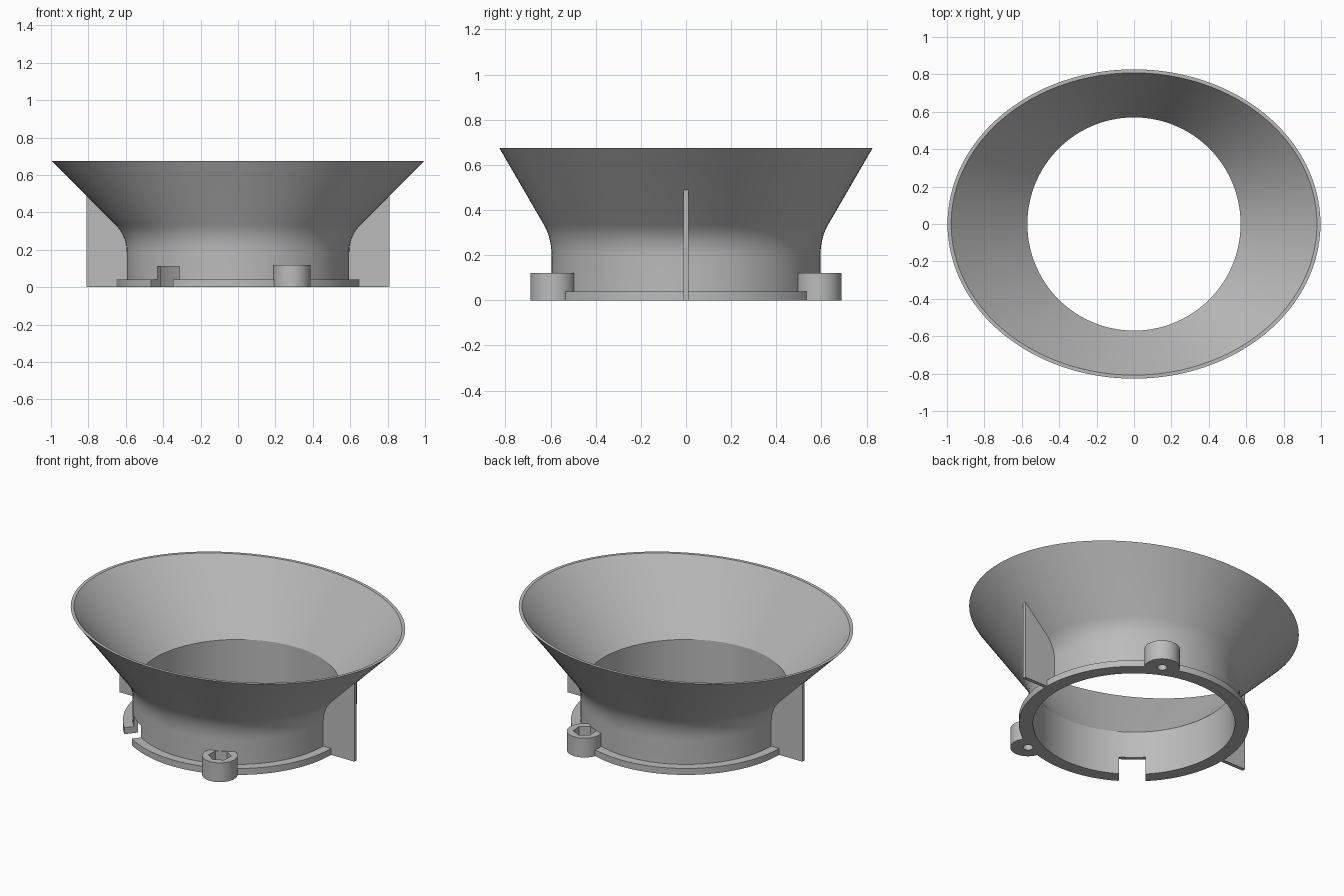
import bpy, bmesh, math
from mathutils import Matrix, Vector

cube = bpy.data.objects.get("Cube")
if cube:
    bpy.data.objects.remove(cube, do_unlink=True)

grey = bpy.data.materials.new("light grey plastic")
grey.use_nodes = True
grey.diffuse_color = (0.5, 0.5, 0.5, 1)
grey.node_tree.nodes["Principled BSDF"].inputs["Base Color"].default_value = (0.5, 0.5, 0.5, 1)

BORE, WALL, FLANGE = 0.57, 0.595, 0.65
CORNER, TOP = 0.275, 0.675
SEGMENTS = 128


def finish(bm, name):
    bmesh.ops.recalc_face_normals(bm, faces=bm.faces)
    mesh = bpy.data.meshes.new(name)
    bm.to_mesh(mesh)
    bm.free()
    mesh.materials.append(grey)
    obj = bpy.data.objects.new(name, mesh)
    bpy.context.collection.objects.link(obj)
    return obj


def cylinder(name, centre, radius, z0, z1, sides, turn=0.0):
    bm = bmesh.new()
    place = Matrix.Translation((centre.x, centre.y, (z0 + z1) / 2)) @ Matrix.Rotation(turn, 4, "Z")
    bmesh.ops.create_cone(bm, cap_ends=True, segments=sides, radius1=radius,
                          radius2=radius, depth=z1 - z0, matrix=place)
    return finish(bm, name)


def box(name, size, place):
    bm = bmesh.new()
    bmesh.ops.create_cube(bm, size=1, matrix=place @ Matrix.Diagonal((*size, 1)))
    return finish(bm, name)


def activate(obj):
    bpy.ops.object.select_all(action="DESELECT")
    obj.select_set(True)
    bpy.context.view_layer.objects.active = obj


def cut(target, cutters):
    activate(target)
    for cutter in cutters:
        mod = target.modifiers.new("cut", "BOOLEAN")
        mod.operation = "DIFFERENCE"
        mod.solver = "EXACT"
        mod.object = cutter
        bpy.ops.object.modifier_apply(modifier=mod.name)


def smooth(obj):
    activate(obj)
    bpy.ops.object.shade_smooth_by_angle(angle=math.radians(30))


# Outer wall: blend weight from circle to oval, and height, with a soft fillet
a, b, c = Vector((0, 0.19)), Vector((0, CORNER)), Vector((0.15, CORNER + 0.15 * (TOP - CORNER)))
outer = [a * (1 - t) ** 2 + b * 2 * t * (1 - t) + c * t * t for t in [i / 8 for i in range(9)]]
outer.append(Vector((1, TOP)))


def half_axes(weight, base, rx, ry):
    return base + (rx - base) * weight, base + (ry - base) * weight


# Closed section of the funnel, as (x half axis, y half axis, z)
section = [(BORE, BORE, 0), (FLANGE, FLANGE, 0), (FLANGE, FLANGE, 0.04), (WALL, WALL, 0.04)]
section += [(*half_axes(p.x, WALL, 0.997, 0.827), p.y) for p in outer]
section += [(0.978, 0.808, TOP), (BORE, BORE, CORNER)]

bm = bmesh.new()
rings = []
for rx, ry, z in section:
    angles = [2 * math.pi * i / SEGMENTS for i in range(SEGMENTS)]
    rings.append([bm.verts.new((rx * math.cos(t), ry * math.sin(t), z)) for t in angles])
for k, ring in enumerate(rings):
    above = rings[(k + 1) % len(rings)]
    for i in range(SEGMENTS):
        j = (i + 1) % SEGMENTS
        bm.faces.new((ring[i], ring[j], above[j], above[i]))
funnel = finish(bm, "funnel_body")

# Screw bosses with their holes and nut recesses
bore = cylinder("bore_cutter", Vector((0, 0)), 0.59, -0.1, 0.5, SEGMENTS)
cutters, bosses = [], []
for side, sign in (("front", -1), ("back", 1)):
    turn = sign * math.radians(64)
    centre = Vector((math.cos(turn), math.sin(turn))) * 0.655
    hole = cylinder(side + "_hole_cutter", centre, 0.028, -0.1, 0.3, 24)
    recess = cylinder(side + "_recess_cutter", centre, 0.065, 0.05, 0.14, 6, turn)
    boss = cylinder(side + "_screw_boss", centre, 0.1, 0, 0.12, 48)
    cut(boss, [bore, hole, recess])
    cutters += [hole, recess]
    bosses.append(boss)

# Notch through the wall and flange
place = Matrix.Rotation(math.radians(231), 4, "Z") @ Matrix.Translation((0.62, 0, 0))
notch = box("notch_cutter", (0.3, 0.15, 0.22), place)
cutters.append(notch)
cut(funnel, cutters)

# Side fins that follow the wall from the base up to the cone
for side, sign in (("left", 1), ("right", -1)):
    edge = [(0.81, 0.488), (0.81, 0), (0.585, 0)]
    edge += [(half_axes(p.x, WALL, 0.997, 0.827)[0] - 0.008, p.y) for p in outer[:-1]]
    bm = bmesh.new()
    face = bm.faces.new([bm.verts.new((sign * x, -0.011, z)) for x, z in edge])
    grown = bmesh.ops.extrude_face_region(bm, geom=[face])
    moved = [v for v in grown["geom"] if isinstance(v, bmesh.types.BMVert)]
    bmesh.ops.translate(bm, verts=moved, vec=(0, 0.022, 0))
    finish(bm, side + "_fin")

for obj in [funnel] + bosses:
    smooth(obj)
for helper in cutters + [bore]:
    bpy.data.objects.remove(helper, do_unlink=True)
